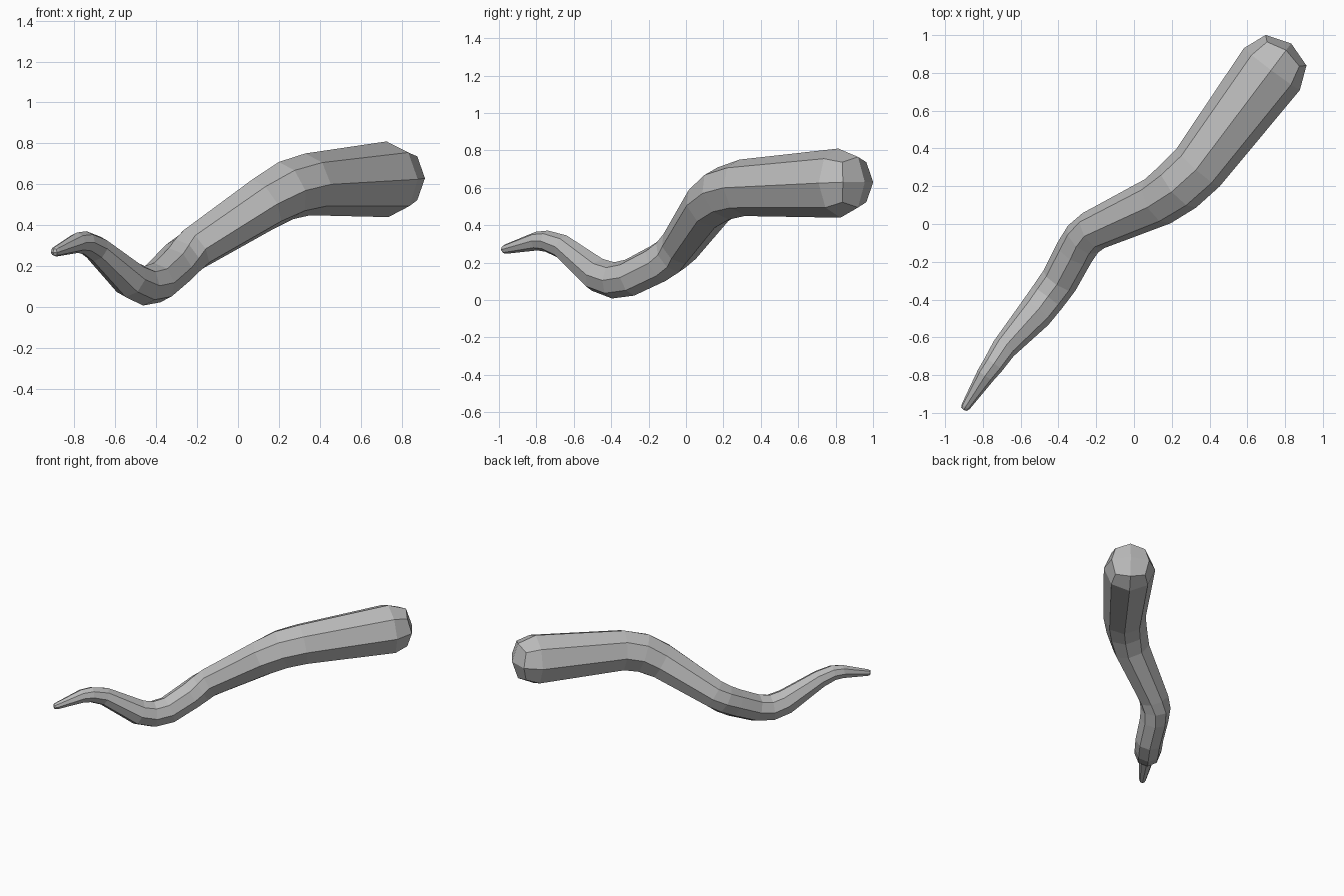
import bpy, bmesh, math
from mathutils import Vector

cube = bpy.data.objects.get("Cube")
if cube:
    bpy.data.objects.remove(cube, do_unlink=True)

# Plain grey material
grey = bpy.data.materials.new("grey")
grey.use_nodes = True
colour = (0.5, 0.5, 0.5, 1)
grey.diffuse_color = colour
grey.node_tree.nodes["Principled BSDF"].inputs["Base Color"].default_value = colour

# Centre line from thick end to thin tip: x, y, z, radius
PATH = [
    (0.73, 0.82, 0.625, 0.185),
    (0.34, 0.30, 0.60, 0.152),
    (0.235, 0.20, 0.57, 0.147),
    (0.125, 0.12, 0.505, 0.135),
    (-0.215, -0.035, 0.285, 0.109),
    (-0.27, -0.08, 0.24, 0.107),
    (-0.315, -0.15, 0.195, 0.104),
    (-0.395, -0.30, 0.12, 0.10),
    (-0.46, -0.39, 0.105, 0.097),
    (-0.525, -0.475, 0.135, 0.093),
    (-0.69, -0.66, 0.285, 0.066),
    (-0.745, -0.745, 0.315, 0.057),
    (-0.785, -0.80, 0.315, 0.05),
    (-0.89, -0.965, 0.272, 0.025),
]
SIDES = 8
bm = bmesh.new()


def ring(centre, tangent, radius, corner_scale=1.0, setback=0.0):
    """Eight-sided ring across the tangent; corners may be pushed out and set back."""
    side = tangent.cross(Vector((0, 0, 1))).normalized()
    up = side.cross(tangent)
    verts = []
    for i in range(SIDES):
        a = math.tau * i / SIDES
        corner = i % 2
        r = radius * (corner_scale if corner else 1)
        offset = (side * math.cos(a) + up * math.sin(a)) * r
        verts.append(bm.verts.new(centre + offset + tangent * setback * corner))
    return verts


def bridge(a, b):
    for i in range(SIDES):
        j = (i + 1) % SIDES
        bm.faces.new((a[i], a[j], b[j], b[i]))


def cap(verts, centre):
    """Close a ring with four quads around a raised centre."""
    mid = bm.verts.new(centre)
    for i in range(0, SIDES, 2):
        bm.faces.new((verts[i], verts[i + 1], verts[(i + 2) % SIDES], mid))


# Body rings, square to the bend of the centre line
points = [Vector(p[:3]) for p in PATH]
rings, tangents = [], []
for i, p in enumerate(points):
    ahead = (points[min(i + 1, len(points) - 1)] - p).normalized()
    behind = (p - points[max(i - 1, 0)]).normalized()
    t = (ahead + behind).normalized()
    tangents.append(t)
    rings.append(ring(p, t, PATH[i][3]))

# Blunt thick end
t = Vector((-0.6, -0.8, 0))
end = Vector((0.805, 0.92, 0.63))
thick_end = ring(end, t, 0.135, 1.12, 0.025)
cap(thick_end, end - t * 0.045)

# Small rounded tip
t = tangents[-1]
tip = points[-1] + t * 0.018
thin_end = ring(tip, t, 0.018, 1.1, -0.004)
cap(thin_end, tip + t * 0.006)

rings = [thick_end] + rings + [thin_end]
for a, b in zip(rings, rings[1:]):
    bridge(a, b)
bmesh.ops.recalc_face_normals(bm, faces=bm.faces)

mesh = bpy.data.meshes.new("tentacle")
bm.to_mesh(mesh)
bm.free()
mesh.materials.append(grey)
tentacle = bpy.data.objects.new("tentacle", mesh)
bpy.context.collection.objects.link(tentacle)
